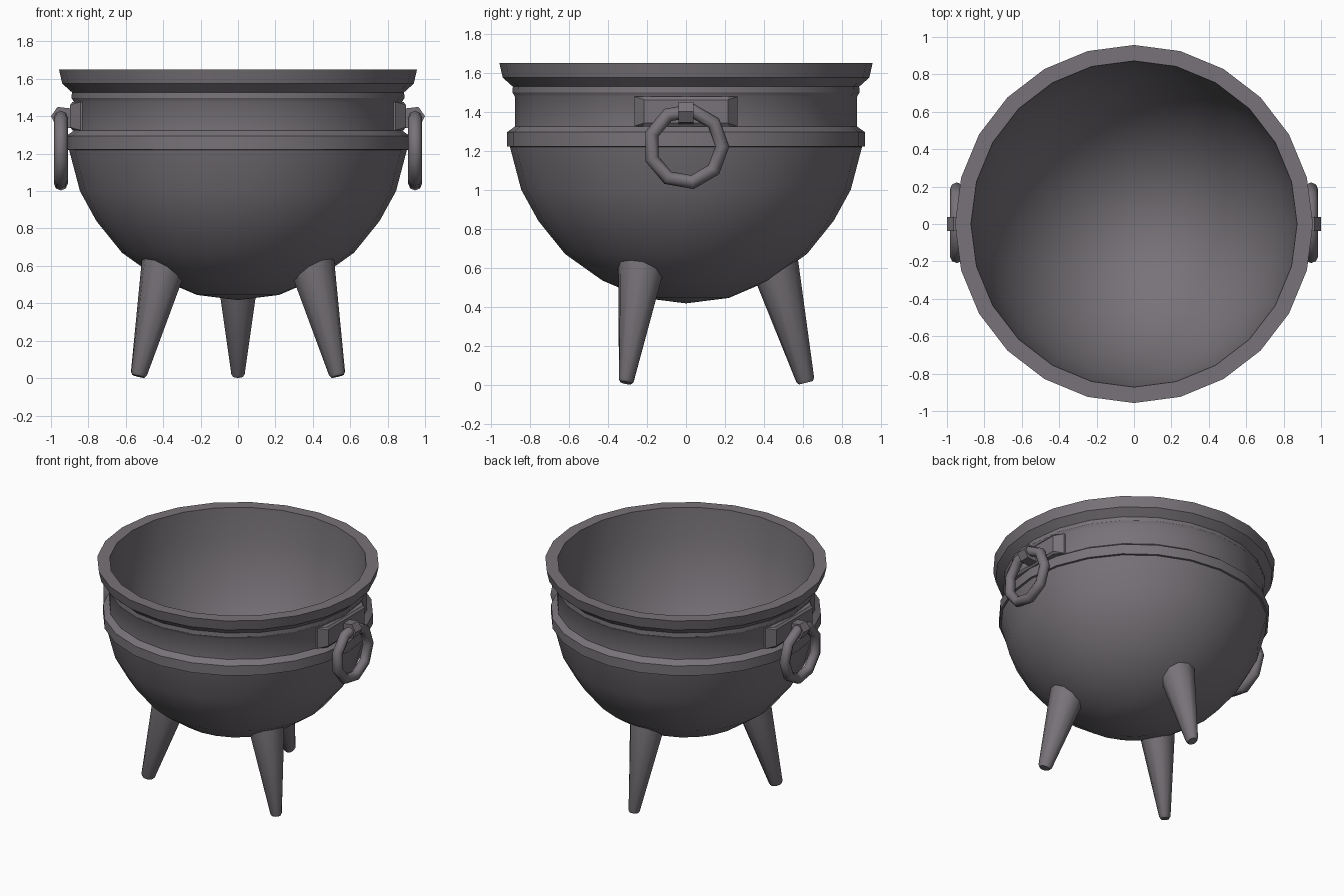
import bpy, bmesh, math
from mathutils import Vector, Matrix

if "Cube" in bpy.data.objects:
    bpy.data.objects.remove(bpy.data.objects["Cube"])

iron = bpy.data.materials.new("dark iron")
iron.diffuse_color = (0.185, 0.17, 0.188, 1)
iron.use_nodes = True
iron.node_tree.nodes["Principled BSDF"].inputs["Base Color"].default_value = iron.diffuse_color


def finish(name, bm, angle=35):
    bmesh.ops.recalc_face_normals(bm, faces=bm.faces)
    me = bpy.data.meshes.new(name)
    bm.to_mesh(me)
    bm.free()
    me.materials.append(iron)
    ob = bpy.data.objects.new(name, me)
    bpy.context.collection.objects.link(ob)
    bpy.ops.object.select_all(action='DESELECT')
    ob.select_set(True)
    bpy.context.view_layer.objects.active = ob
    bpy.ops.object.shade_smooth_by_angle(angle=math.radians(angle))
    return ob


def skin(bm, rings, closed=False):
    """Join consecutive vertex rings with quads."""
    n = len(rings[0])
    pairs = list(zip(rings, rings[1:]))
    if closed:
        pairs.append((rings[-1], rings[0]))
    for a, b in pairs:
        for i in range(n):
            j = (i + 1) % n
            bm.faces.new((a[i], a[j], b[j], b[i]))


# Pot: lathed outer profile (radius, height) and an elliptical inner bowl
profile = [(0.22, 0.445), (0.43, 0.535), (0.62, 0.67), (0.757, 0.84), (0.845, 1.0),
           (0.903, 1.22), (0.917, 1.222), (0.917, 1.295), (0.876, 1.325), (0.876, 1.475),
           (0.89, 1.498), (0.888, 1.528), (0.94, 1.575), (0.957, 1.65)]
RIM, DEPTH = 0.872, 1.17
for k in range(0, 8):
    t = math.pi / 2 * k / 8
    profile.append((RIM * math.cos(t), 1.65 - DEPTH * math.sin(t)))
bm = bmesh.new()
N = 24
rings = [[bm.verts.new((r * math.cos(2 * math.pi * i / N), r * math.sin(2 * math.pi * i / N), z))
          for i in range(N)] for r, z in profile]
skin(bm, rings)
for ring, z in ((rings[0], 0.417), (rings[-1], 1.65 - DEPTH)):
    c = bm.verts.new((0, 0, z))
    for i in range(N):
        bm.faces.new((ring[i], ring[(i + 1) % N], c))
finish("pot", bm, 32)


# Legs: tapered, splayed, top cap tilted to sit inside the pot wall
def leg(name, angle):
    bm = bmesh.new()
    foot, top = Vector((0.615, 0, 0.01)), Vector((0.462, 0, 0.61))
    axis = (top - foot).normalized()
    out = Vector((axis.z, 0, -axis.x))
    side = Vector((0, 1, 0))
    n = 10
    rings = []
    for pos, r, flat, tilt in ((foot, 0.036, 0.8, 0), (foot + axis * 0.015, 0.047, 0.8, 0),
                               (top, 0.122, 1, 0.41)):
        ring = []
        for i in range(n):
            a = 2 * math.pi * i / n
            u, v = r * flat * math.sin(a), r * math.cos(a)
            ring.append(bm.verts.new(pos + side * u + out * v + axis * v * tilt))
        rings.append(ring)
    skin(bm, rings)
    bm.faces.new(rings[0])
    bm.faces.new(rings[-1])
    bm.transform(Matrix.Rotation(math.radians(angle), 4, 'Z'))
    finish(name, bm, 40)


for name, angle in (("back_leg", 90), ("front_left_leg", 210), ("front_right_leg", 330)):
    leg(name, angle)

# Handles on both sides: chamfered plate, lug and hanging ring
for label, s in (("right", 1), ("left", -1)):
    mirror = Matrix.Diagonal((s, 1, 1, 1))

    # plate: sections (y, back x, front x, inset of the front edge)
    bm = bmesh.new()
    rings = []
    for y, back, front, inset in ((-0.265, 0.825, 0.842, 0), (-0.215, 0.845, 0.897, 0.016),
                                  (0, 0.866, 0.897, 0.016),
                                  (0.215, 0.845, 0.897, 0.016), (0.265, 0.825, 0.842, 0)):
        section = [(back, 1.325), (front - 0.012, 1.325), (front, 1.325 + inset),
                   (front, 1.477 - inset), (front - 0.012, 1.477), (back, 1.477)]
        rings.append([bm.verts.new((x, y, z)) for x, z in section])
    skin(bm, rings)
    for ring in (rings[0], rings[-1]):
        bm.faces.new(ring)
    bmesh.ops.remove_doubles(bm, verts=bm.verts, dist=0.001)
    bm.transform(mirror)
    finish(label + "_handle_plate", bm, 20)

    bm = bmesh.new()
    pts = [(0.88, 1.44), (0.965, 1.45), (1.0, 1.40), (0.97, 1.345), (0.88, 1.335)]
    rings = [[bm.verts.new((x, y, z)) for x, z in pts] for y in (-0.038, 0.038)]
    skin(bm, rings)
    for ring in rings:
        bm.faces.new(ring)
    bm.transform(mirror)
    finish(label + "_handle_lug", bm, 20)

    bm = bmesh.new()
    rings = []
    for i in range(9):
        a = 2 * math.pi * i / 9
        ring = []
        for k in range(8):
            b = 2 * math.pi * k / 8
            r = 0.186 + 0.036 * math.cos(b)
            ring.append(bm.verts.new((0.947 + 0.037 * math.sin(b), r * math.cos(a),
                                      1.222 + r * math.sin(a))))
        rings.append(ring)
    skin(bm, rings, closed=True)
    bm.transform(mirror)
    finish(label + "_handle_ring", bm, 50)
